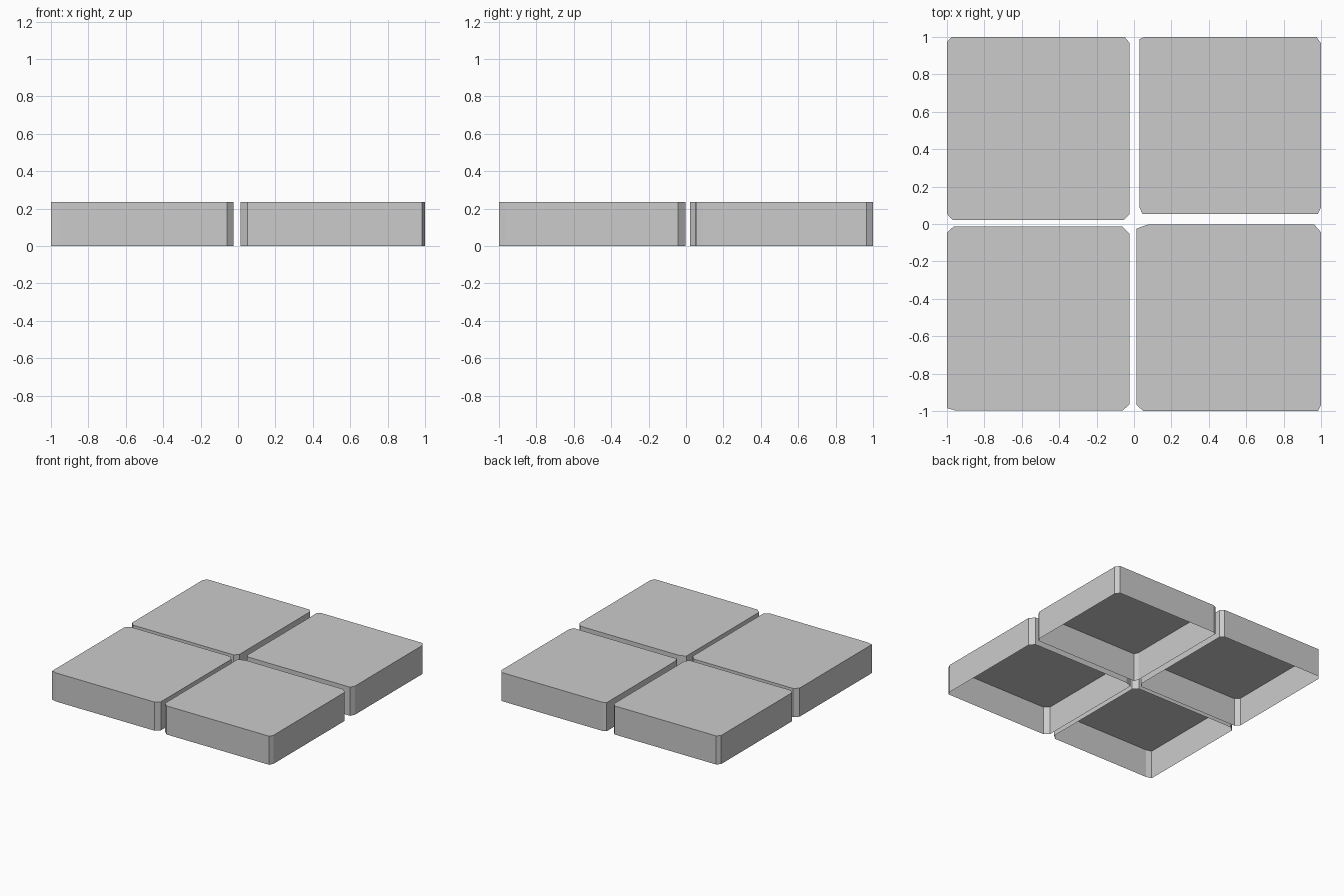
import bpy, bmesh

if "Cube" in bpy.data.objects:
    bpy.data.objects.remove(bpy.data.objects["Cube"])

HEIGHT = 0.235


def slab(name, x0, x1, y0, y1, cuts):
    """Open-bottomed slab; cuts = (dx, dy) chamfers for front-left, front-right, back-right, back-left."""
    (ax, ay), (bx, by), (cx, cy), (dx, dy) = cuts
    outline = [(x0, y0 + ay), (x0 + ax, y0), (x1 - bx, y0), (x1, y0 + by),
               (x1, y1 - cy), (x1 - cx, y1), (x0 + dx, y1), (x0, y1 - dy)]
    bm = bmesh.new()
    low = [bm.verts.new((x, y, 0)) for x, y in outline]
    high = [bm.verts.new((x, y, HEIGHT)) for x, y in outline]
    bm.faces.new(high)
    for i in range(len(outline)):
        j = (i + 1) % len(outline)
        bm.faces.new((low[i], low[j], high[j], high[i]))
    mesh = bpy.data.meshes.new(name)
    bm.to_mesh(mesh)
    bm.free()
    bpy.context.collection.objects.link(bpy.data.objects.new(name, mesh))


# Four paving slabs with slightly irregular gaps and corners
slab("slab_front_left", -1, -0.025, -0.997, -0.014,
     [(0.045, 0.013), (0.035, 0.032), (0.037, 0.037), (0.035, 0.032)])
slab("slab_front_right", 0.014, 1, -1, -0.004,
     [(0.036, 0.032), (0.016, 0.032), (0.035, 0.04), (0.058, 0.02)])
slab("slab_back_left", -1, -0.025, 0.022, 1,
     [(0.03, 0.032), (0.03, 0.03), (0.025, 0.03), (0.026, 0.027)])
slab("slab_back_right", 0.03, 1, 0.053, 1,
     [(0.015, 0.035), (0.018, 0.035), (0.024, 0.034), (0.025, 0.012)])
